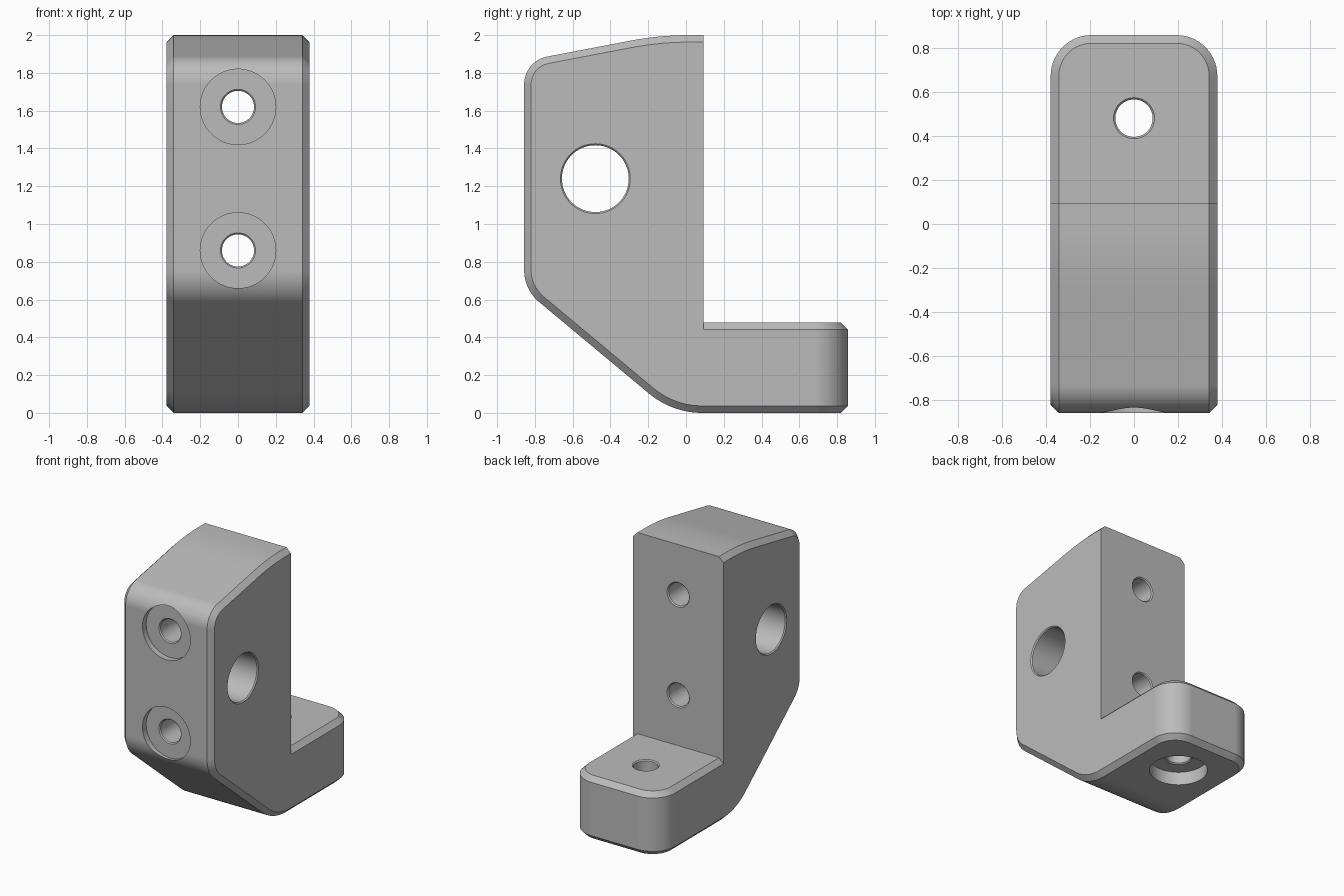
import bpy, bmesh, math
from mathutils import Vector

cube = bpy.data.objects.get("Cube")
if cube:
    bpy.data.objects.remove(cube, do_unlink=True)

HALF_W, CHAMFER = 0.378, 0.037
FRONT, BACK, FOOT_END = -0.857, 0.093, 0.857
HEIGHT, FOOT_H = 2.0, 0.478

grey = bpy.data.materials.new("plain grey")
grey.use_nodes = True
grey.diffuse_color = (0.5, 0.5, 0.5, 1)
grey.node_tree.nodes["Principled BSDF"].inputs["Base Color"].default_value = (0.5, 0.5, 0.5, 1)


def round_path(corners, steps=14):
    """Open 2D path; each corner is (u, v, fillet radius)."""
    pts = [Vector(c[:2]) for c in corners]
    path = [pts[0]]
    for i in range(1, len(pts) - 1):
        p, r = pts[i], corners[i][2]
        a = (pts[i - 1] - p).normalized()
        b = (pts[i + 1] - p).normalized()
        half = a.angle(b) / 2
        centre = p + (a + b).normalized() * r / math.sin(half)
        start = (p + a * r / math.tan(half) - centre).normalized()
        end = (p + b * r / math.tan(half) - centre).normalized()
        path += [centre + start.slerp(end, k / steps) * r for k in range(steps + 1)]
    return path + [pts[-1]]


def inset(path, d):
    """Shift an open path to its left; the end points slide sideways only."""
    normals = []
    for p, q in zip(path, path[1:]):
        t = (q - p).normalized()
        normals.append(Vector((-t.y, t.x)))
    out = []
    for i, p in enumerate(path):
        m = normals[max(i - 1, 0)]
        n = normals[min(i, len(normals) - 1)]
        out.append(p + (m + n) * d / (1 + m.dot(n)))
    return out


def loft(name, rings):
    """Closed solid through rings of 3D points."""
    bm = bmesh.new()
    loops = [[bm.verts.new(p) for p in ring] for ring in rings]
    n = len(loops[0])
    for lower, upper in zip(loops, loops[1:]):
        for i in range(n):
            j = (i + 1) % n
            bm.faces.new((lower[i], lower[j], upper[j], upper[i]))
    bm.faces.new(loops[0][::-1])
    bm.faces.new(loops[-1])
    bmesh.ops.recalc_face_normals(bm, faces=bm.faces)
    mesh = bpy.data.meshes.new(name)
    bm.to_mesh(mesh)
    bm.free()
    mesh.materials.append(grey)
    obj = bpy.data.objects.new(name, mesh)
    bpy.context.collection.objects.link(obj)
    return obj


def chamfered(name, path, low, high, place):
    """Slab of the path outline with chamfered rims on both ends."""
    small = inset(path, CHAMFER)
    layers = [(small, low), (path, low + CHAMFER), (path, high - CHAMFER), (small, high)]
    return loft(name, [[place(p, h) for p in ring] for ring, h in layers])


def drill(name, profile, place, sides=64):
    """Turned cutter; profile is (radius, distance along the axis)."""
    turns = [2 * math.pi * k / sides for k in range(sides)]
    return loft(name, [[place(r * math.cos(a), r * math.sin(a), t) for a in turns]
                       for r, t in profile])


def combine(target, tool, operation):
    mod = target.modifiers.new(operation.title(), 'BOOLEAN')
    mod.operation, mod.solver, mod.object = operation, 'EXACT', tool
    bpy.context.view_layer.objects.active = target
    bpy.ops.object.modifier_apply(modifier=mod.name)
    bpy.data.objects.remove(tool, do_unlink=True)


# Upright: side outline swept across the width
side = round_path([(BACK, HEIGHT), (-0.14, HEIGHT, 1.7), (FRONT, 1.863, 0.15),
                   (FRONT, 0.653, 0.22), (-0.073, 0, 0.44), (BACK, 0)])
bracket = chamfered("bracket_body", side, -HALF_W, HALF_W,
                    lambda p, h: (h, p.x, p.y))

# Foot: plan outline with rounded rear corners
plan = round_path([(HALF_W, BACK), (HALF_W, FOOT_END, 0.185),
                   (-HALF_W, FOOT_END, 0.185), (-HALF_W, BACK)])
foot = chamfered("foot", plan, 0, FOOT_H, lambda p, h: (p.x, p.y, h))
combine(bracket, foot, 'UNION')

# Screw holes: counterbore, shaft, and a broken edge at each mouth
BORE, SHAFT, EDGE, OUT = 0.2, 0.085, 0.008, 0.02


def screw_profile(start, floor, end):
    return [(BORE, start - 0.1), (BORE, floor), (SHAFT + EDGE, floor),
            (SHAFT, floor + EDGE), (SHAFT, end - EDGE), (SHAFT + EDGE + OUT, end + OUT)]


for z in (0.86, 1.62):
    combine(bracket, drill("upright_hole", screw_profile(FRONT, FRONT + 0.045, BACK),
                           lambda u, v, t: (u, t, z + v)), 'DIFFERENCE')
combine(bracket, drill("foot_hole", screw_profile(0, 0.1, FOOT_H),
                       lambda u, v, t: (u, 0.48 + v, t)), 'DIFFERENCE')

# Large cross hole through both sides
R = 0.177
wide = R + EDGE + OUT
cross = [(wide, -HALF_W - OUT), (R, -HALF_W + EDGE), (R, HALF_W - EDGE), (wide, HALF_W + OUT)]
combine(bracket, drill("cross_hole", cross,
                       lambda u, v, t: (t, -0.48 + u, 1.24 + v)), 'DIFFERENCE')

# Smooth fillets, crisp chamfers
bpy.ops.object.select_all(action='DESELECT')
bracket.select_set(True)
bpy.context.view_layer.objects.active = bracket
bpy.ops.object.shade_smooth_by_angle(angle=math.radians(25))
weighted = bracket.modifiers.new("Weighted Normal", 'WEIGHTED_NORMAL')
weighted.keep_sharp = True
